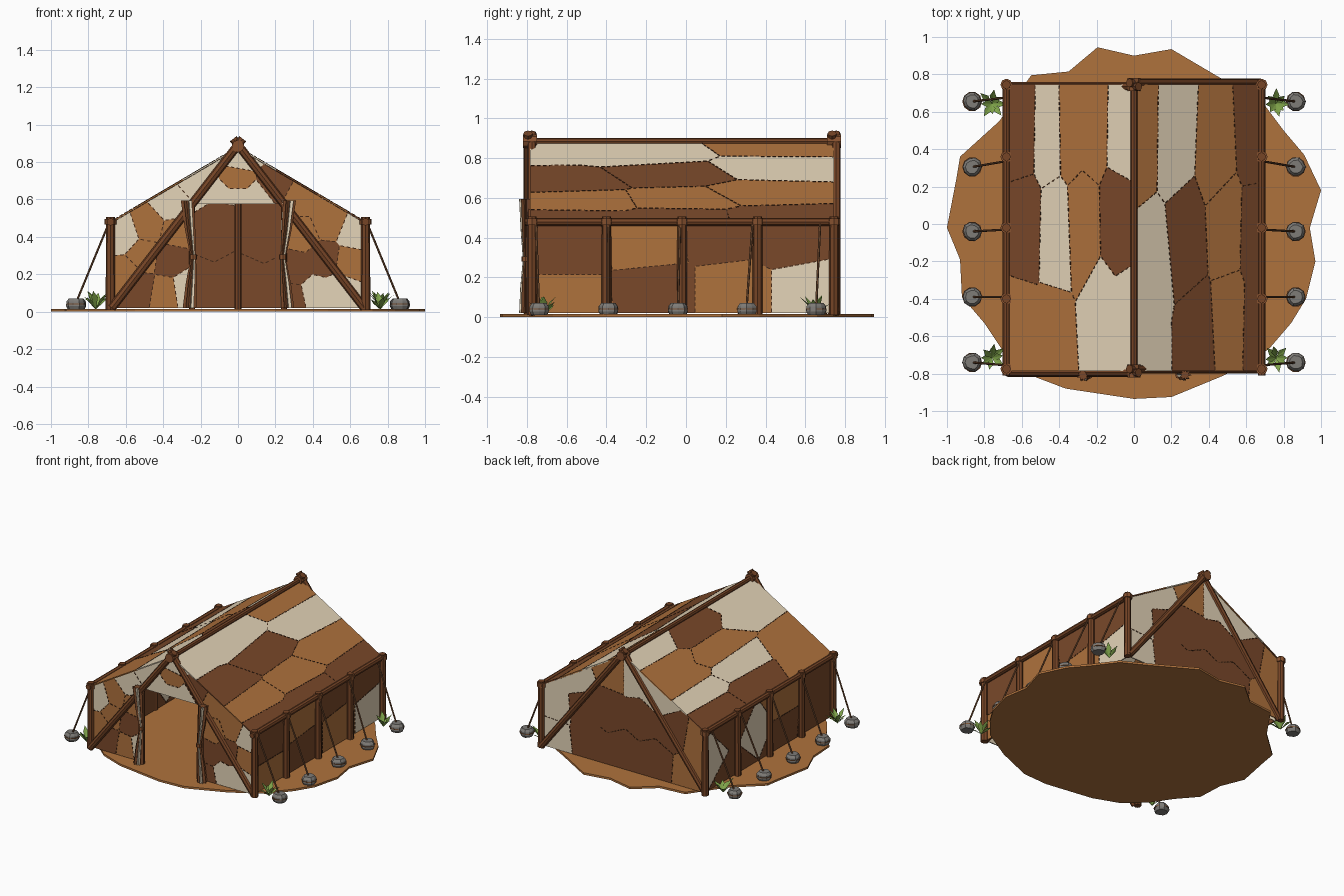
import bpy, bmesh, math, random
from mathutils import Vector

if "Cube" in bpy.data.objects:
    bpy.data.objects.remove(bpy.data.objects["Cube"])
random.seed(4)

def material(name, rgb):
    m = bpy.data.materials.new(name)
    m.diffuse_color = (*rgb, 1)
    m.use_nodes = True
    m.node_tree.nodes["Principled BSDF"].inputs["Base Color"].default_value = m.diffuse_color
    return m

TAN = material("tan_hide", (0.43, 0.168, 0.046))
BROWN = material("brown_hide", (0.195, 0.066, 0.023))
CREAM = material("cream_hide", (0.78, 0.66, 0.48))
WOOD = material("wood", (0.18, 0.058, 0.019))
LASH = material("lashing", (0.24, 0.082, 0.028))
THREAD = material("thread", (0.06, 0.023, 0.009))
ROPE = material("rope", (0.2, 0.085, 0.035))
STONE = material("stone", (0.21, 0.2, 0.185))
LEAF = material("leaf", (0.22, 0.38, 0.07))
HIDES = {"t": 0, "b": 1, "c": 2}

def finish(name, bm, *mats):
    me = bpy.data.meshes.new(name)
    bm.to_mesh(me)
    bm.free()
    for m in mats:
        me.materials.append(m)
    ob = bpy.data.objects.new(name, me)
    bpy.context.collection.objects.link(ob)
    return ob

def loft(name, rings, sides, *mats, wobble=0.0, star=0.0):
    """Closed skin through rings (x, y, z, radius); star pleats it."""
    bm = bmesh.new()
    k = [1 + random.uniform(-wobble, wobble) for _ in range(sides)]
    loops = []
    for x, y, z, r in rings:
        loops.append([bm.verts.new((
            x + r * k[i] * (1 - star * (i % 2)) * math.cos(math.tau * i / sides),
            y + r * k[i] * (1 - star * (i % 2)) * math.sin(math.tau * i / sides), z))
            for i in range(sides)])
    for a, b in zip(loops, loops[1:]):
        for i in range(sides):
            j = (i + 1) % sides
            f = bm.faces.new((a[i], a[j], b[j], b[i]))
            f.material_index = (i // 2) % len(mats)
    bm.faces.new(loops[0][::-1])
    bm.faces.new(loops[-1])
    return finish(name, bm, *mats)

def pole(name, a, b, r, mat=WOOD, sides=8, taper=1.0):
    a, b = Vector(a), Vector(b)
    d = b - a
    ob = loft(name, [(0, 0, 0, r), (0, 0, d.length, r * taper)], sides, mat)
    ob.location = a
    ob.rotation_euler = d.to_track_quat('Z', 'Y').to_euler()
    return ob

def cloth(name, pieces, seeds, stretch, to3d):
    """Patchwork sheet: cells round the seeds (u, v, hide), stitched along shared edges.
    Neighbours in the list with the same hide form one patch without a seam."""
    pts = [Vector((u * stretch, v)) for u, v, _ in seeds]
    bm, st = bmesh.new(), bmesh.new()
    for piece in pieces:
        for i, p in enumerate(pts):
            poly = [Vector((u * stretch, v)) for u, v in piece]
            for j, q in enumerate(pts):
                if i == j or not poly:
                    continue
                n, mid, out = q - p, (p + q) / 2, []
                for a, b in zip(poly, poly[1:] + poly[:1]):
                    da, db = (a - mid).dot(n), (b - mid).dot(n)
                    if da <= 0:
                        out.append(a)
                    if da * db < 0:
                        out.append(a.lerp(b, da / (da - db)))
                poly = out
            if len(poly) < 3:
                continue
            w = [Vector(to3d(c.x / stretch, c.y)) for c in poly]
            f = bm.faces.new([bm.verts.new(c) for c in w])
            f.material_index = HIDES[seeds[i][2]]
            f.normal_update()
            n = f.normal.copy()
            for k in range(len(poly)):
                k2 = (k + 1) % len(poly)
                m = (poly[k] + poly[k2]) / 2
                if any(abs((m - p).length - (m - pts[j]).length) < 1e-5
                       and not (j == i + 1 and seeds[i][2] == seeds[j][2])
                       for j in range(i + 1, len(pts))):
                    stitches(st, w[k], w[k2], n)
    bmesh.ops.remove_doubles(bm, verts=bm.verts, dist=1e-4)
    bmesh.ops.recalc_face_normals(bm, faces=bm.faces)
    ob = finish(name, bm, TAN, BROWN, CREAM)
    mod = ob.modifiers.new("thickness", 'SOLIDIFY')
    mod.thickness, mod.offset = 0.008, 0
    finish(name + "_stitches", st, THREAD)

def stitches(bm, a, b, n):
    d = b - a
    count = int(d.length / 0.028)
    for k in range(count):
        c = a + d * ((k + 0.5) / count)
        t = d.normalized() * 0.009
        s = n.cross(d).normalized() * 0.0028
        h = n * 0.0065
        lo = [bm.verts.new(c + x - h) for x in (-t - s, t - s, t + s, -t + s)]
        hi = [bm.verts.new(c + x + h) for x in (-t - s, t - s, t + s, -t + s)]
        bm.faces.new(lo[::-1])
        bm.faces.new(hi)
        for i in range(4):
            j = (i + 1) % 4
            bm.faces.new((lo[i], lo[j], hi[j], hi[i]))

# Ground mat with a ragged outline
outline = [(-.195, .945), (-.35, .815), (-.55, .795), (-.72, .55), (-.93, .36), (-.95, .24), (-1, -.02),
           (-.93, -.19), (-.92, -.39), (-.8, -.53), (-.7, -.68), (-.55, -.81), (-.365, -.88), (0, -.935),
           (.2, -.925), (.48, -.81), (.72, -.67), (.84, -.53), (.92, -.4), (.97, -.2), (.94, -.02),
           (1, .18), (.91, .37), (.8, .5), (.68, .66), (.48, .77), (.2, .935), (0, .9)]
bm = bmesh.new()
base = bm.faces.new([bm.verts.new((x, y, 0)) for x, y in outline])
ext = bmesh.ops.extrude_face_region(bm, geom=[base])
for v in ext["geom"]:
    if isinstance(v, bmesh.types.BMVert):
        v.co.z = 0.015
bmesh.ops.recalc_face_normals(bm, faces=bm.faces)
finish("ground_mat", bm, TAN)

# Roof halves: plan coordinates (x, y) lifted onto the slope
Y0, Y1, XE, S = -0.785, 0.745, 0.685, 0.588
def roof(x, y):
    return (x, y, 0.878 - S * abs(x))
cloth("roof_right", [[(0, Y0), (XE, Y0), (XE, Y1), (0, Y1)]],
      [(.03, .5, "t"), (.22, .48, "c"), (.44, .4, "t"), (.64, .48, "b"), (.28, -.1, "b"), (.1, -.25, "c"),
       (.07, -.62, "c"), (.49, -.02, "t"), (.65, -.05, "b"), (.66, -.55, "b"), (.33, -.6, "b"),
       (.51, -.52, "t")], 3, roof)
cloth("roof_left", [[(-XE, Y0), (0, Y0), (0, Y1), (-XE, Y1)]],
      [(-.6, .52, "b"), (-.46, .5, "c"), (-.33, .52, "t"), (-.22, .52, "t"), (-.06, .5, "c"), (-.58, -.02, "b"),
       (-.42, -.05, "c"), (-.27, .0, "t"), (-.09, .03, "b"), (-.17, -.5, "c"), (-.05, -.55, "c"),
       (-.44, -.62, "t"), (-.6, -.58, "t")], 3, roof)

# Side walls (y, z)
side = [[(Y0, .02), (Y1, .02), (Y1, .475), (Y0, .475)]]
cloth("wall_right", side,
      [(-.6, .33, "b"), (-.6, .1, "t"), (-.2, .38, "t"), (-.15, .13, "b"), (.17, .42, "b"), (.52, .4, "b"),
       (.24, .13, "t"), (.62, .13, "c")], .7, lambda u, v: (.667, u, v))
cloth("wall_left", side,
      [(-.6, .35, "b"), (-.55, .1, "b"), (-.2, .38, "t"), (-.2, .12, "b"), (.14, .25, "c"), (.4, .36, "b"),
       (.4, .1, "b"), (.64, .24, "c")], .7, lambda u, v: (-.667, u, v))

# Front wall in three pieces round the doorway (x, z)
D, H = .235, .575
top = lambda x: .872 - S * abs(x)
front = [[(-.67, .02), (-D, .02), (-D, top(D)), (-.67, top(.67))],
         [(D, .02), (.67, .02), (.67, top(.67)), (D, top(D))],
         [(-D, H), (D, H), (D, top(D)), (0, top(0)), (-D, top(D))]]
cloth("wall_front", front,
      [(-.62, .41, "c"), (-.47, .46, "t"), (-.36, .56, "c"), (-.34, .43, "t"), (-.5, .3, "t"), (-.37, .28, "b"),
       (-.6, .2, "t"), (-.52, .12, "b"), (-.4, .1, "t"), (-.27, .12, "c"), (-.2, .7, "c"), (-.1, .61, "c"),
       (0, .61, "c"), (.1, .61, "c"), (0, .71, "t"), (.19, .68, "b"), (.02, .82, "c"), (.34, .6, "t"),
       (.48, .48, "t"), (.63, .42, "c"), (.34, .42, "t"), (.3, .23, "b"), (.46, .28, "b"), (.42, .1, "c"),
       (.55, .12, "c"), (.6, .26, "t"), (.28, .07, "b")], 1, lambda u, v: (u, -.772, v))

# Back wall
cloth("wall_back", [[(-.67, .02), (.67, .02), (.67, top(.67)), (0, top(0)), (-.67, top(.67))]],
      [(-.27, .16, "b"), (0, .14, "b"), (.28, .14, "b"), (.33, .4, "b"), (.13, .44, "b"), (-.16, .44, "b"),
       (-.4, .4, "b"), (.58, .38, "c"), (.4, .6, "c"), (.6, .1, "c"), (.1, .74, "t"), (-.1, .74, "c"),
       (-.28, .64, "c"), (-.62, .36, "t"), (-.54, .14, "t")], 1, lambda u, v: (u, .735, v))

# End frames of crossed poles, with lashed apex
for tag, y in (("front", Y0), ("back", Y1)):
    for s in (-1, 1):
        pole(f"{tag}_frame_pole", (s * .675, y + s * .01, .02), (-s * .025, y + s * .01, .925), .023)
    pole(f"{tag}_apex_lashing", (0, y - .035, .885), (0, y + .035, .885), .034, LASH)

# Ridge and inner prop
pole("ridge_pole", (0, -.81, .883), (0, .77, .883), .018)
pole("inner_prop", (0, .69, .015), (0, .69, .84), .02)

post_y = (Y0 + .01, -.4, -.02, .36, Y1)
rope_y = (-.755, -.39, -.03, .335, .675)
stone_y = (-.74, -.39, -.04, .305, .655)
for s in (-1, 1):
    # Eave beam, posts and lashings
    pole("eave_beam", (s * .682, -.81, .48), (s * .682, .77, .48), .02)
    for y in post_y:
        pole("wall_post", (s * .682, y, .01), (s * .682, y, .506), .026, taper=.9)
        pole("post_lashing", (s * .682, y, .465), (s * .682, y, .496), .032, LASH)
    # Guy ropes tied to stones
    for ya, yb in zip(rope_y, stone_y):
        x = s * .865
        pole("guy_rope", (s * .69, ya, .475), (x, yb, .05), .006, ROPE, 6)
        loft("anchor_stone", [(x, yb, .012, .042), (x, yb, .03, .051), (x, yb, .055, .049), (x, yb, .072, .036)],
             10, STONE, wobble=.07)
        loft("stone_rope", [(x, yb, .038, .053), (x, yb, .044, .053)], 10, ROPE)
    # Doorway post and gathered door flap
    pole("door_post", (s * .245, -.785, .015), (s * .245, -.785, H), .016)
    loft("door_flap", [(s * .262, -.808, .02, .034), (s * .252, -.808, .15, .028), (s * .24, -.808, .29, .014),
                       (s * .258, -.808, .44, .026), (s * .272, -.808, .595, .034)],
         18, BROWN, CREAM, BROWN, wobble=.15, star=.45)
    pole("flap_tie", (s * .24, -.808, .28), (s * .24, -.808, .305), .02, LASH)
    # Leafy tufts at the corners
    for y in (.645, -.715):
        bm = bmesh.new()
        for k in range(8):
            a = math.tau * k / 8 + random.uniform(-.25, .25)
            out, across = Vector((math.cos(a), math.sin(a), 0)), Vector((-math.sin(a), math.cos(a), 0))
            h, r = random.uniform(.05, .1), random.uniform(.055, .085)
            root = Vector((s * .76, y, .012))
            mid = root + out * r * .5 + Vector((0, 0, h * .65))
            tip = root + out * r + Vector((0, 0, h))
            v = [bm.verts.new(c) for c in (root, mid + across * .018, tip, mid - across * .018,
                                           mid - Vector((0, 0, .006)))]
            bm.faces.new((v[0], v[1], v[2], v[4]))
            bm.faces.new((v[0], v[4], v[2], v[3]))
        finish("leaf_tuft", bm, LEAF)
